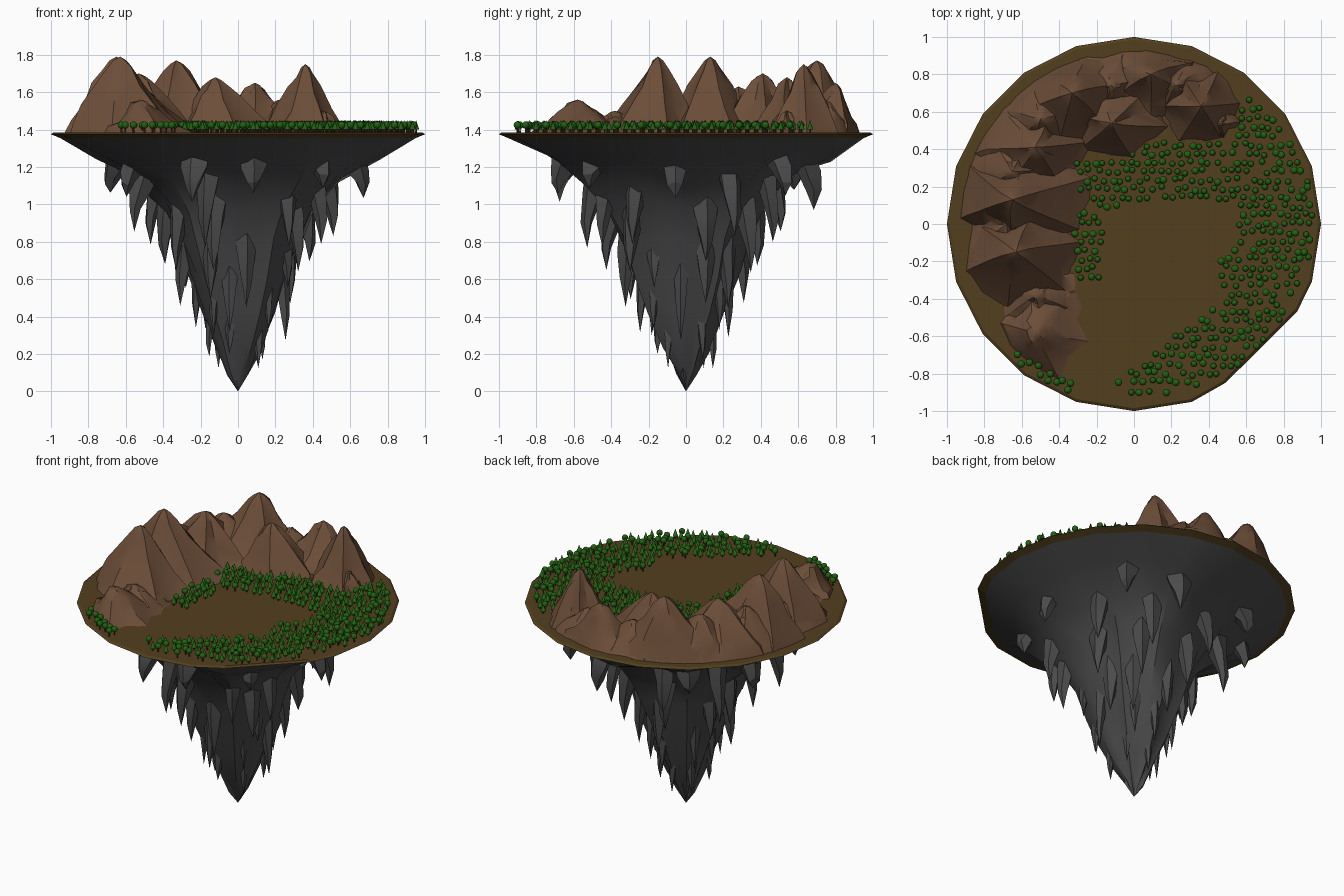
import bpy, bmesh, math, random
from mathutils import Vector

if "Cube" in bpy.data.objects:
    bpy.data.objects.remove(bpy.data.objects["Cube"])

random.seed(7)
TOP = 1.385
TAU = math.tau


def material(name, rgb):
    m = bpy.data.materials.new(name)
    m.diffuse_color = (*rgb, 1)
    m.use_nodes = True
    m.node_tree.nodes["Principled BSDF"].inputs["Base Color"].default_value = m.diffuse_color
    return m


SOIL = material("soil", (0.085, 0.05, 0.013))
ROCK = material("dark_rock", (0.07, 0.07, 0.07))
MOUNT = material("brown_rock", (0.15, 0.075, 0.04))
LEAF = material("leaf", (0.015, 0.12, 0.006))
BARK = material("bark", (0.06, 0.03, 0.012))


def smooth_by_angle(ob, angle):
    bpy.ops.object.select_all(action='DESELECT')
    ob.select_set(True)
    bpy.context.view_layer.objects.active = ob
    bpy.ops.object.shade_smooth_by_angle(angle=math.radians(angle))


def finish(bm, name, mats, smooth=None):
    bmesh.ops.recalc_face_normals(bm, faces=bm.faces)
    me = bpy.data.meshes.new(name)
    bm.to_mesh(me)
    bm.free()
    ob = bpy.data.objects.new(name, me)
    bpy.context.collection.objects.link(ob)
    for m in mats:
        me.materials.append(m)
    if smooth:
        smooth_by_angle(ob, smooth)
    return ob


def loft(bm, rings, tip=None, cap=False):
    """Skin a stack of point rings, optionally ending in a point or flat cap."""
    vr = [[bm.verts.new(p) for p in r] for r in rings]
    n = len(vr[0])
    for a, b in zip(vr, vr[1:]):
        for i in range(n):
            bm.faces.new((a[i], a[(i + 1) % n], b[(i + 1) % n], b[i]))
    if tip is not None:
        t = bm.verts.new(tip)
        for i in range(n):
            bm.faces.new((vr[-1][i], vr[-1][(i + 1) % n], t))
    if cap:
        bm.faces.new(vr[0])


# Soil disc: 20 sides with one flattened stretch at the front right
edge = [(math.radians(18 * i), 1.0) for i in range(20)]
edge[18] = (math.radians(-28.4), 0.99)
edge[17] = (math.radians(-60), 0.98)


def rim(r, z):
    return [(r * k * math.cos(a), r * k * math.sin(a), z) for a, k in edge]


bm = bmesh.new()
loft(bm, [rim(0.985, TOP), rim(1, 1.375), rim(0.945, 1.352)], cap=True)
finish(bm, "soil_disc", [SOIL])

# Rock underside: tapering lathe with uneven buttress columns
profile = [(0.95, 1.354), (0.77, 1.25), (0.58, 1.14), (0.43, 0.98), (0.35, 0.8),
           (0.28, 0.62), (0.21, 0.42), (0.13, 0.24), (0.06, 0.1)]
column = [random.uniform(-1, 1) for _ in range(20)]
rings = []
for k, (r, z) in enumerate(profile):
    amt = 0 if k == 0 else 0.04 if k == 1 else 0.12
    ring = []
    for (a, q), c in zip(edge, column):
        rr = r * q * (1 + amt * (c + random.uniform(-0.4, 0.4)))
        ring.append((rr * math.cos(a), rr * math.sin(a),
                     z + (random.uniform(-0.03, 0.03) if k else 0)))
    rings.append(ring)
bm = bmesh.new()
loft(bm, rings, tip=(0, 0, 0))
finish(bm, "rock_underside", [ROCK], 35)

# Hanging rock spikes in rings: count, radius, top z, tip z, half width, start angle
bm = bmesh.new()
for count, rad, top, tip, w, start in [
        (9, 0.71, 1.28, 1.01, 0.075, 0), (8, 0.56, 1.21, 0.78, 0.06, 22),
        (7, 0.42, 1.08, 0.66, 0.06, 5), (8, 0.32, 0.92, 0.48, 0.055, 12),
        (8, 0.24, 0.74, 0.27, 0.042, 0), (6, 0.15, 0.46, 0.14, 0.032, 25)]:
    for i in range(count):
        a = math.radians(start) + TAU * (i + random.uniform(-0.25, 0.25)) / count
        r = rad * random.uniform(0.93, 1.07)
        c = Vector((r * math.cos(a), r * math.sin(a), 0))
        zt = tip + random.uniform(-0.04, 0.08)
        rings = []
        for t, f, lean in [(0, 1.35, 0.88), (0.35, 1.0, 0.95), (0.7, 0.55, 1)]:
            ring = []
            for j in range(5):
                b = a + TAU * j / 5
                q = w * f * random.uniform(0.75, 1.15)
                ring.append((c.x * lean + q * math.cos(b), c.y * lean + q * math.sin(b),
                             top + (zt - top) * t + random.uniform(-0.02, 0.02)))
            rings.append(ring)
        loft(bm, rings, tip=(c.x, c.y, zt))
finish(bm, "hanging_spikes", [ROCK], 25)

# Mountain arc: peak xyz, base centre, base half sizes (low ones fill the valleys)
mountains = [
    ((-0.52, -0.58, 1.56), (-0.47, -0.58), (0.24, 0.28)),
    ((-0.63, -0.15, 1.79), (-0.60, -0.18), (0.33, 0.27)),
    ((-0.65, 0.13, 1.79), (-0.58, 0.14), (0.36, 0.27)),
    ((-0.53, 0.41, 1.70), (-0.57, 0.42), (0.34, 0.30)),
    ((-0.33, 0.70, 1.77), (-0.35, 0.66), (0.34, 0.30)),
    ((-0.12, 0.54, 1.68), (-0.10, 0.57), (0.28, 0.22)),
    ((0.09, 0.80, 1.65), (0.08, 0.75), (0.28, 0.21)),
    ((0.36, 0.63, 1.75), (0.35, 0.64), (0.22, 0.21)),
    ((-0.68, 0.00, 1.58), (-0.68, 0.0), (0.24, 0.25)),
    ((-0.52, -0.38, 1.50), (-0.50, -0.38), (0.24, 0.22)),
    ((-0.65, 0.28, 1.63), (-0.66, 0.30), (0.27, 0.28)),
    ((-0.50, 0.56, 1.64), (-0.50, 0.58), (0.28, 0.26)),
    ((-0.12, 0.74, 1.57), (-0.12, 0.74), (0.25, 0.20)),
    ((0.22, 0.74, 1.56), (0.24, 0.76), (0.22, 0.17)),
    ((0.46, 0.54, 1.50), (0.43, 0.57), (0.13, 0.13))]
steps = [(0, 1.0), (0.16, 0.84), (0.38, 0.61), (0.64, 0.38), (0.84, 0.21), (0.95, 0.1)]
bm = bmesh.new()
for (px, py, pz), (cx, cy), (rx, ry) in mountains:
    n = 12
    ridge = [1 + (0.11 if i % 2 else -0.11) + random.uniform(-0.08, 0.08) for i in range(n)]
    turn = random.uniform(0, TAU)
    rings = []
    for t, f in steps:
        s = min(1, t * 1.3)
        ring = []
        for i in range(n):
            a = turn + TAU * i / n
            k = f * (ridge[i] if t else 0.5 + 0.5 * ridge[i]) * random.uniform(0.94, 1.06)
            x = cx + (px - cx) * s + rx * k * math.cos(a)
            y = cy + (py - cy) * s + ry * k * math.sin(a)
            d = math.hypot(x, y)
            lim = 0.935 - 0.12 * t
            if d > lim:
                x, y = x * lim / d, y * lim / d
            jig = random.uniform(-0.02, 0.02) if 0 < t < 0.9 else 0
            ring.append((x, y, 1.37 + (pz - 1.37) * t + jig))
        rings.append(ring)
    loft(bm, rings, tip=(px, py, pz), cap=True)
mount = finish(bm, "mountain_range", [MOUNT])

# Merge the overlapping peaks into one skin and trim them at the ground
bm = bmesh.new()
bmesh.ops.create_cube(bm, size=3)
bmesh.ops.translate(bm, verts=bm.verts, vec=(0, 0, TOP + 1.5))
box = finish(bm, "trim_box", [MOUNT])
box.hide_render = True
mod = mount.modifiers.new("merge", 'BOOLEAN')
mod.operation, mod.solver, mod.use_self, mod.object = 'INTERSECT', 'EXACT', True, box
bpy.context.view_layer.objects.active = mount
bpy.ops.object.modifier_apply(modifier="merge")
bpy.data.objects.remove(box)
smooth_by_angle(mount, 30)


# Forest: jittered rows of trees inside three outlines
def inside(x, y, poly):
    hit = False
    for (x1, y1), (x2, y2) in zip(poly, poly[1:] + poly[:1]):
        if (y1 > y) != (y2 > y) and x < (x2 - x1) * (y - y1) / (y2 - y1) + x1:
            hit = not hit
    return hit


groves = [
    [(0.58, 0.7), (0.56, 0.46), (0.42, 0.44), (0.2, 0.47), (-0.05, 0.38), (-0.34, 0.36),
     (-0.3, 0.2), (-0.2, 0.07), (0.05, 0.13), (0.3, 0.14), (0.52, 0.1), (0.56, -0.05),
     (0.46, -0.2), (0.47, -0.42), (0.27, -0.54), (0.1, -0.7), (-0.1, -0.85), (0.02, -0.94),
     (0.3, -0.88), (0.6, -0.73), (0.82, -0.48), (0.94, -0.2), (0.97, 0.05), (0.9, 0.35),
     (0.78, 0.57)],
    [(-0.32, 0.08), (-0.16, 0.08), (-0.17, -0.3), (-0.31, -0.31)],
    [(-0.64, -0.7), (-0.58, -0.69), (-0.4, -0.81), (-0.24, -0.81), (-0.24, -0.87),
     (-0.36, -0.89), (-0.6, -0.77)]]
pines, rounds, trunks = bmesh.new(), bmesh.new(), bmesh.new()


def cone(bm, x, y, z0, z1, r0, r1, n):
    ring = lambda r, z: [(x + r * math.cos(TAU * i / n), y + r * math.sin(TAU * i / n), z)
                         for i in range(n)]
    if r1:
        loft(bm, [ring(r0, z0), ring(r1, z1)], cap=True)
    else:
        loft(bm, [ring(r0, z0)], tip=(x, y, z1), cap=True)


S = 0.047
for row in range(-21, 17):
    for col in range(-15, 22):
        x = (col + 0.5 * (row % 2)) * S + random.uniform(-0.012, 0.012)
        y = row * S + random.uniform(-0.012, 0.012)
        g = [inside(x, y, p) for p in groves]
        if not any(g) or random.random() < 0.08:
            continue
        cone(trunks, x, y, 1.38, 1.41, 0.005, 0.004, 6)
        if g[2] or random.random() < (0.5 if math.hypot(x, y) > 0.8 else 0.25):
            v = bmesh.ops.create_icosphere(rounds, subdivisions=2, radius=0.02)["verts"]
            bmesh.ops.translate(rounds, verts=v, vec=(x, y, 1.424))
        else:
            cone(pines, x, y, 1.4, 1.45, 0.0165, 0, 10)
finish(pines, "pine_trees", [LEAF], 50)
finish(rounds, "round_trees", [LEAF], 60)
finish(trunks, "tree_trunks", [BARK])
